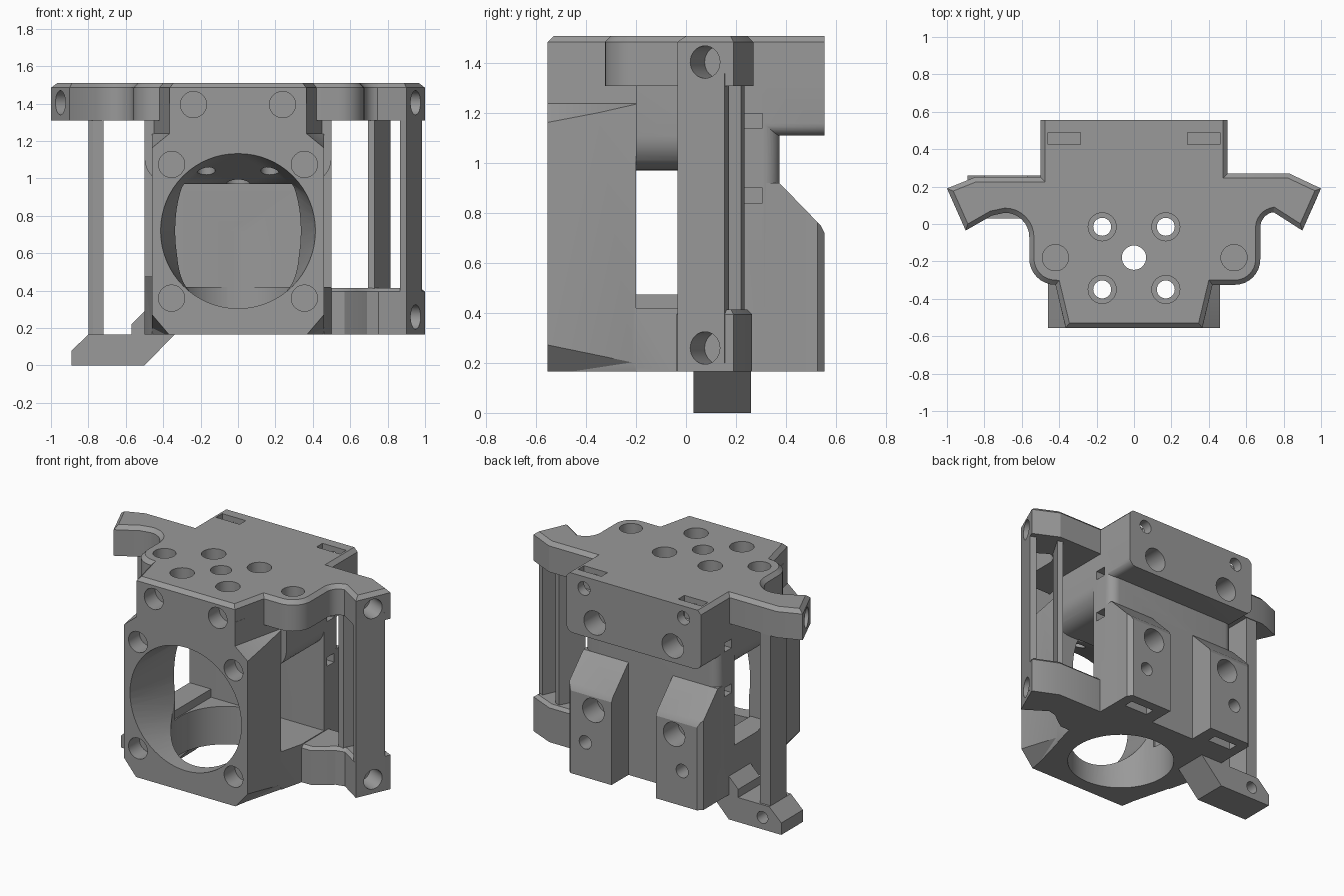
import bpy, bmesh, math
from mathutils import Vector, Matrix

if "Cube" in bpy.data.objects:
    bpy.data.objects.remove(bpy.data.objects["Cube"])

grey = bpy.data.materials.new("plain grey")
grey.diffuse_color = (0.32, 0.32, 0.32, 1)
grey.use_nodes = True
grey.node_tree.nodes["Principled BSDF"].inputs["Base Color"].default_value = grey.diffuse_color


def finish(name, bm):
    bmesh.ops.recalc_face_normals(bm, faces=bm.faces)
    me = bpy.data.meshes.new(name)
    bm.to_mesh(me)
    bm.free()
    me.materials.append(grey)
    ob = bpy.data.objects.new(name, me)
    bpy.context.collection.objects.link(ob)
    return ob


def prism(name, pts, a, b, axis="z", bevel=0):
    """Extrude a 2D outline between a and b along an axis."""
    place = {"x": lambda p, t: (t, p[0], p[1]),
             "y": lambda p, t: (p[0], t, p[1]),
             "z": lambda p, t: (p[0], p[1], t)}[axis]
    bm = bmesh.new()
    lo = [bm.verts.new(place(p, a)) for p in pts]
    hi = [bm.verts.new(place(p, b)) for p in pts]
    n = len(pts)
    bm.faces.new(lo)
    bm.faces.new(hi)
    for i in range(n):
        j = (i + 1) % n
        bm.faces.new((lo[i], lo[j], hi[j], hi[i]))
    bmesh.ops.recalc_face_normals(bm, faces=bm.faces)
    if bevel:
        rim = [e for e in bm.edges if all(v in hi for v in e.verts)
               and min(v.co.y for v in e.verts) < 0.5]
        bmesh.ops.bevel(bm, geom=rim, offset=bevel, segments=1, affect="EDGES")
    return finish(name, bm)


def box(name, x0, x1, y0, y1, z0, z1):
    return prism(name, [(x0, y0), (x1, y0), (x1, y1), (x0, y1)], z0, z1)


def rod(name, p, q, r, n=32):
    """Cylinder from point p to point q."""
    p, q = Vector(p), Vector(q)
    d = q - p
    m = Matrix.Translation((p + q) / 2) @ d.to_track_quat("Z", "Y").to_matrix().to_4x4()
    bm = bmesh.new()
    bmesh.ops.create_cone(bm, cap_ends=True, segments=n, radius1=r, radius2=r,
                          depth=d.length, matrix=m)
    return finish(name, bm)


def hull(name, pts):
    bm = bmesh.new()
    for p in pts:
        bm.verts.new(p)
    bmesh.ops.convex_hull(bm, input=bm.verts)
    return finish(name, bm)


def combine(ob, other, op):
    mod = ob.modifiers.new(op, "BOOLEAN")
    mod.operation, mod.solver, mod.object = op, "EXACT", other
    bpy.context.view_layer.objects.active = ob
    bpy.ops.object.modifier_apply(modifier=mod.name)
    bpy.data.objects.remove(other)


def arc(cx, cy, r, a0, a1, n=8):
    return [(cx + r * math.cos(math.radians(a0 + (a1 - a0) * i / n)),
             cy + r * math.sin(math.radians(a0 + (a1 - a0) * i / n))) for i in range(n + 1)]


# Main housing with rounded rear corners
half = [(0.46, -0.555), (0.46, -0.2), (0.5, -0.04)] + arc(0.435, 0.31, 0.065, 0, 90, 8)
body = prism("mount_body", half + [(-x, y) for x, y in reversed(half)], 0.165, 1.4)

# Tapered front corners, upper and lower
for s in (-1, 1):
    upper = [(0.365, -0.56, 1.24), (0.475, -0.56, 1.15), (0.365, -0.56, 1.6),
             (0.6, -0.56, 1.15), (0.6, -0.56, 1.6), (0.449, -0.2, 1.24), (0.465, -0.2, 1.235),
             (0.449, -0.2, 1.6), (0.6, -0.2, 1.235), (0.6, -0.2, 1.6)]
    lower = [(0.355, -0.56, 0.15), (0.47, -0.56, 0.285), (0.6, -0.56, 0.285), (0.6, -0.56, 0.15),
             (0.45, -0.2, 0.15), (0.465, -0.2, 0.205), (0.6, -0.2, 0.205), (0.6, -0.2, 0.15)]
    for pts in (upper, lower):
        combine(body, hull("corner_cutter", [(s * x, y, z) for x, y, z in pts]), "DIFFERENCE")

# Inner space open to both sides
combine(body, box("inner_space", -0.7, -0.335, -0.2, 0.2, 0.475, 1.2), "DIFFERENCE")
combine(body, box("inner_space", -0.34, 0.7, -0.2, 0.2, 0.42, 1.2), "DIFFERENCE")

# Ceiling with rounded lower side edges
lump = arc(0.36, 1.11, 0.14, -90, 0, 8) + [(0.5, 1.35)]
lump += [(-x, z) for x, z in reversed(lump)]
combine(body, prism("ceiling", lump, -0.2, 0.25, "y"), "UNION")

# Front duct turning from round to squarish with a lower roof, and round floor opening
duct = []
for i in range(64):
    c, s = math.cos(i * math.pi / 32), math.sin(i * math.pi / 32)
    duct.append((0.415 * c, -0.56, 0.72 + 0.415 * s))
    duct.append((math.copysign(0.335 * abs(c) ** 0.6, c), -0.195, min(0.972, 0.72 + 0.413 * s)))
combine(body, hull("front_duct", duct), "DIFFERENCE")
combine(body, rod("floor_opening", (0, -0.13, 0.1), (0, -0.13, 0.72), 0.334, 64), "DIFFERENCE")

# Top plate with two wings and round lobes
outline = [(0.5, 0.555), (0.5, 0.27), (0.83, 0.27), (1.0, 0.19), (0.9, -0.035)]
outline += arc(0.76, -0.02, 0.085, 100, 180) + arc(0.54, -0.19, 0.135, 0, -90)
outline += [(0.42, -0.325), (0.365, -0.555), (-0.365, -0.555)]
outline += arc(-0.42, -0.185, 0.14, 270, 180) + arc(-0.69, -0.07, 0.13, 0, 90)
outline += [(-0.76, 0.045), (-0.9, -0.035), (-1.0, 0.19), (-0.85, 0.25), (-0.5, 0.25), (-0.5, 0.555)]
combine(body, prism("top_plate", outline, 1.31, 1.51, bevel=0.025), "UNION")

# Rear block with rounded lower corners
block = [(0.5, 1.4)] + arc(0.45, 1.16, 0.05, 0, -90, 6)
block += [(-x, z) for x, z in reversed(block)]
combine(body, prism("rear_block", block, 0.3, 0.555, "y"), "UNION")

# Rear legs with sloping shoulders and chamfered outer edges
leg = [(0.25, 0.165), (0.555, 0.165), (0.555, 0.72), (0.54, 0.75), (0.375, 0.92), (0.25, 0.92)]
for s in (-1, 1):
    x0, x1 = sorted((s * 0.165, s * 0.499))
    combine(body, prism("rear_leg", leg, x0, x1, "x"), "UNION")
    edge = [(s * 0.51, 0.515), (s * 0.46, 0.565), (s * 0.52, 0.565)]
    combine(body, prism("edge_cutter", edge, 0.1, 0.85), "DIFFERENCE")

# Lower arm on one side, foot on the other
arm = [(0.4, -0.038), (0.57, -0.038), (0.64, 0.01), (0.69, 0.05), (0.75, 0.064),
       (0.9, -0.035), (1.0, 0.19), (0.83, 0.265), (0.4, 0.265)]
combine(body, prism("lower_arm", arm, 0.165, 0.415, bevel=0.02), "UNION")
foot = [(-0.89, 0), (-0.5, 0), (-0.34, 0.165), (-0.45, 0.29), (-0.5, 0.29), (-0.57, 0.22),
        (-0.57, 0.165), (-0.8, 0.165), (-0.89, 0.08)]
combine(body, prism("foot", foot, 0.03, 0.26, "y"), "UNION")

# Thin upright posts
posts = [([(0.9, -0.035), (0.985, 0.155), (0.945, 0.172), (0.865, -0.01)], 0.2),
         ([(0.73, 0.075), (0.815, 0.22), (0.78, 0.235), (0.695, 0.075)], 0.2),
         ([(-0.72, 0.06), (-0.775, 0.06), (-0.8, 0.075), (-0.8, 0.245), (-0.72, 0.245)], 0.1)]
for pts, z0 in posts:
    combine(body, prism("post", pts, z0, 1.36), "UNION")

# Vertical holes through the top
cuts = [rod("centre_hole", (0, -0.18, 0.8), (0, -0.18, 1.6), 0.065)]
for x in (-0.17, 0.17):
    for y in (-0.015, -0.35):
        cuts.append(rod("top_hole", (x, y, 0.8), (x, y, 1.6), 0.048))
        cuts.append(rod("counterbore", (x, y, 1.44), (x, y, 1.6), 0.075))
for x in (-0.42, 0.535):
    cuts.append(rod("lobe_hole", (x, -0.18, 1.38), (x, -0.18, 1.6), 0.07))

for s in (-1, 1):
    # Screw holes in the front face
    for x, z in ((0.238, 1.395), (0.355, 1.075), (0.355, 0.36)):
        cuts.append(rod("front_hole", (s * x, -0.6, z), (s * x, -0.44, z), 0.07))
    # Screw holes in the rear block and legs
    for x, z, r in ((0.29, 1.22, 0.08), (0.37, 1.43, 0.045), (0.3, 0.63, 0.08), (0.36, 0.4, 0.045)):
        cuts.append(rod("rear_hole", (s * x, 0.6, z), (s * x, 0.4, z), r))
    # Nut slots above and below, tie slots at the sides
    x0, x1 = sorted((s * 0.285, s * 0.46))
    cuts.append(box("top_slot", x0, x1, 0.425, 0.49, 1.36, 1.6))
    cuts.append(box("leg_slot", x0 + s * -0.03, x1 + s * -0.03, 0.425, 0.49, 0.1, 0.3))
    x0, x1 = sorted((s * 0.43, s * 0.53))
    for z in (0.84, 1.14):
        cuts.append(box("tie_slot", x0, x1, 0.23, 0.306, z, z + 0.06))
    # Holes in the slanted wing ends
    for z in ((1.405, 0.26) if s > 0 else (1.405,)):
        cuts.append(rod("wing_hole", (s * 1.04, 0.036, z), (s * 0.82, 0.134, z), 0.065))
cuts.append(rod("foot_hole", (-0.75, 0.3, 0.08), (-0.75, 0.14, 0.08), 0.04))
for c in cuts:
    combine(body, c, "DIFFERENCE")

# Smooth the round surfaces, keep edges sharp
bpy.ops.object.select_all(action="DESELECT")
body.select_set(True)
bpy.context.view_layer.objects.active = body
bpy.ops.object.shade_smooth_by_angle(angle=math.radians(25))
